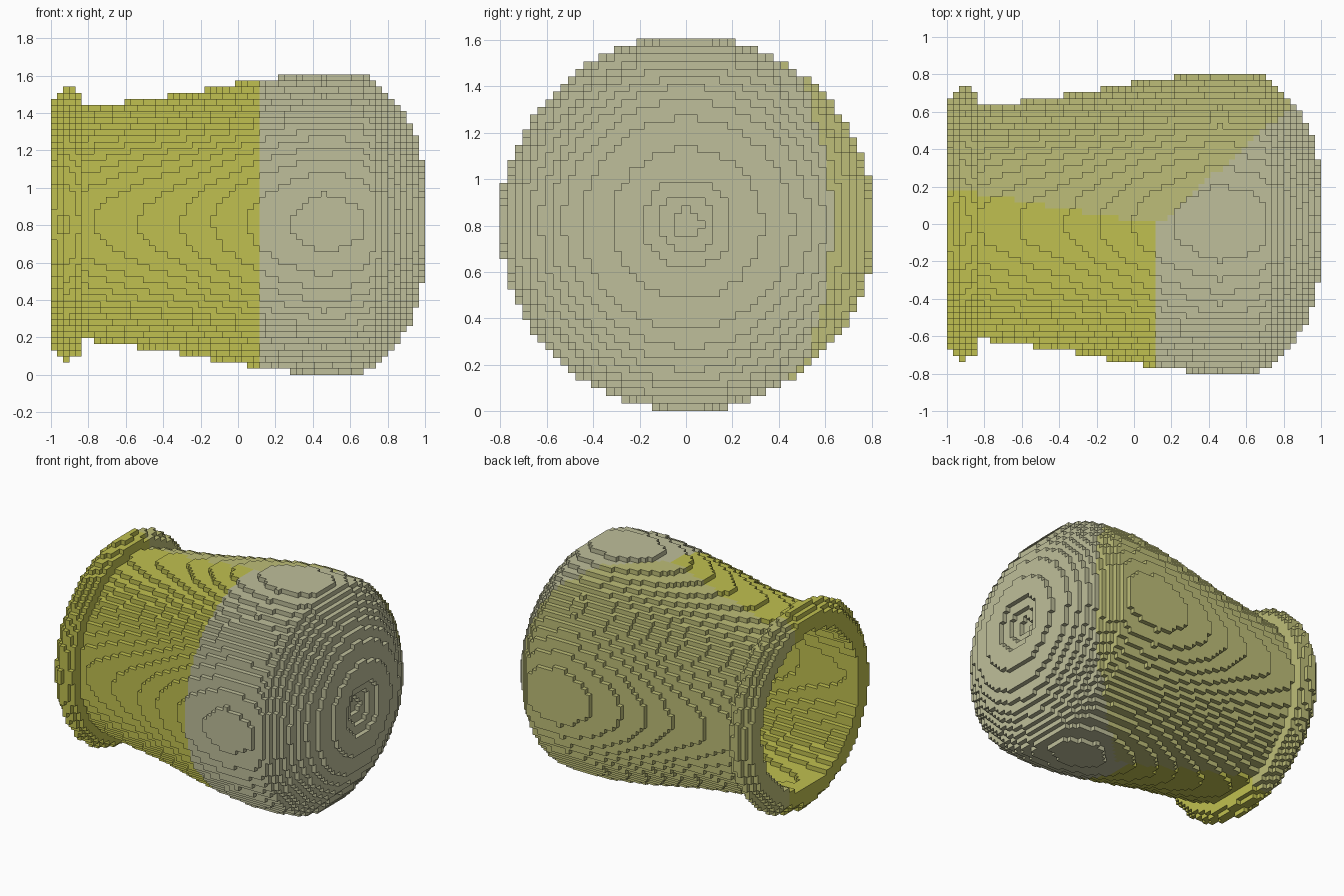
import bpy, bmesh, math

cube = bpy.data.objects.get("Cube")
if cube:
    bpy.data.objects.remove(cube, do_unlink=True)

# Block grid: 61 x 49 x 49 small cubes, cup axis along x
NX, NR = 61, 49
H = 2 / NX
CY, CZ = 0.005, NR * H / 2 + 0.005

# Outer and inner radius along the axis
RIM = [0.665, 0.695, 0.728, 0.718, 0.695]
OUTER = [(-0.84, 0.619), (-0.58, 0.656), (-0.33, 0.689), (-0.165, 0.721), (0.015, 0.754),
         (0.23, 0.787), (0.45, 0.809), (0.67, 0.795), (0.72, 0.778), (0.755, 0.745),
         (0.79, 0.71), (0.82, 0.675), (0.85, 0.635), (0.885, 0.59), (0.92, 0.53),
         (0.95, 0.46), (0.985, 0.32)]
INNER = [(-1.0, 0.555), (-0.58, 0.585), (0.015, 0.68), (0.45, 0.73), (0.67, 0.70),
         (0.76, 0.62), (0.83, 0.45)]
DIMPLE = {60: 0.19, 59: 0.125, 58: 0.065}


def radius(profile, x):
    """Radius at x, interpolated along a profile."""
    if x <= profile[0][0]:
        return profile[0][1]
    for (x0, r0), (x1, r1) in zip(profile, profile[1:]):
        if x <= x1:
            return r0 + (r1 - r0) * (x - x0) / (x1 - x0)
    return profile[-1][1]


def centre(c):
    i, j, k = c
    return -1 + (i + 0.5) * H, (j + 0.5 - NR / 2) * H, (k + 0.5) * H


def region(c):
    """Three colour regions: front, back and closed end."""
    x, y, z = centre(c)
    low = max(0.0, 0.8 - z) / 0.8
    if y > 0.02 - 0.17 * x + 0.08 * low and x < 0.13 + 1.12 * y:
        return 1
    return 0 if x < 0.10 + 0.03 * low else 2


def material(name, rgb):
    m = bpy.data.materials.new(name)
    m.use_nodes = True
    m.diffuse_color = (*rgb, 1)
    m.node_tree.nodes["Principled BSDF"].inputs["Base Color"].default_value = (*rgb, 1)
    return m


# Fill the hollow cup with blocks
solid = set()
for i in range(NX):
    x = centre((i, 0, 0))[0]
    r_out = RIM[i] if i < len(RIM) else radius(OUTER, x)
    r_in = radius(INNER, x) if x < 0.84 else DIMPLE.get(i, 0)
    for j in range(NR):
        for k in range(NR):
            _, y, z = centre((i, j, k))
            if r_in <= math.hypot(y - CY, z - CZ) <= r_out:
                solid.add((i, j, k))

# Build only the exposed block faces
bm = bmesh.new()
corners = {}


def vert(p):
    if p not in corners:
        corners[p] = bm.verts.new((-1 + p[0] * H, (p[1] - NR / 2) * H, p[2] * H))
    return corners[p]


for c in sorted(solid):
    for axis in range(3):
        for side in (0, 1):
            n = list(c)
            n[axis] += 2 * side - 1
            if tuple(n) in solid:
                continue
            u, v = (axis + 1) % 3, (axis + 2) % 3
            loop = [(0, 0), (1, 0), (1, 1), (0, 1)]
            if not side:
                loop.reverse()
            pts = []
            for a, b in loop:
                p = list(c)
                p[axis] += side
                p[u] += a
                p[v] += b
                pts.append(vert(tuple(p)))
            bm.faces.new(pts).material_index = region(c)

mesh = bpy.data.meshes.new("cup")
bm.to_mesh(mesh)
bm.free()
for name, rgb in (("bright_yellow", (0.527, 0.527, 0.080)),
                  ("muted_yellow", (0.515, 0.515, 0.188)),
                  ("pale_beige", (0.520, 0.520, 0.325))):
    mesh.materials.append(material(name, rgb))
cup = bpy.data.objects.new("cup", mesh)
bpy.context.collection.objects.link(cup)
